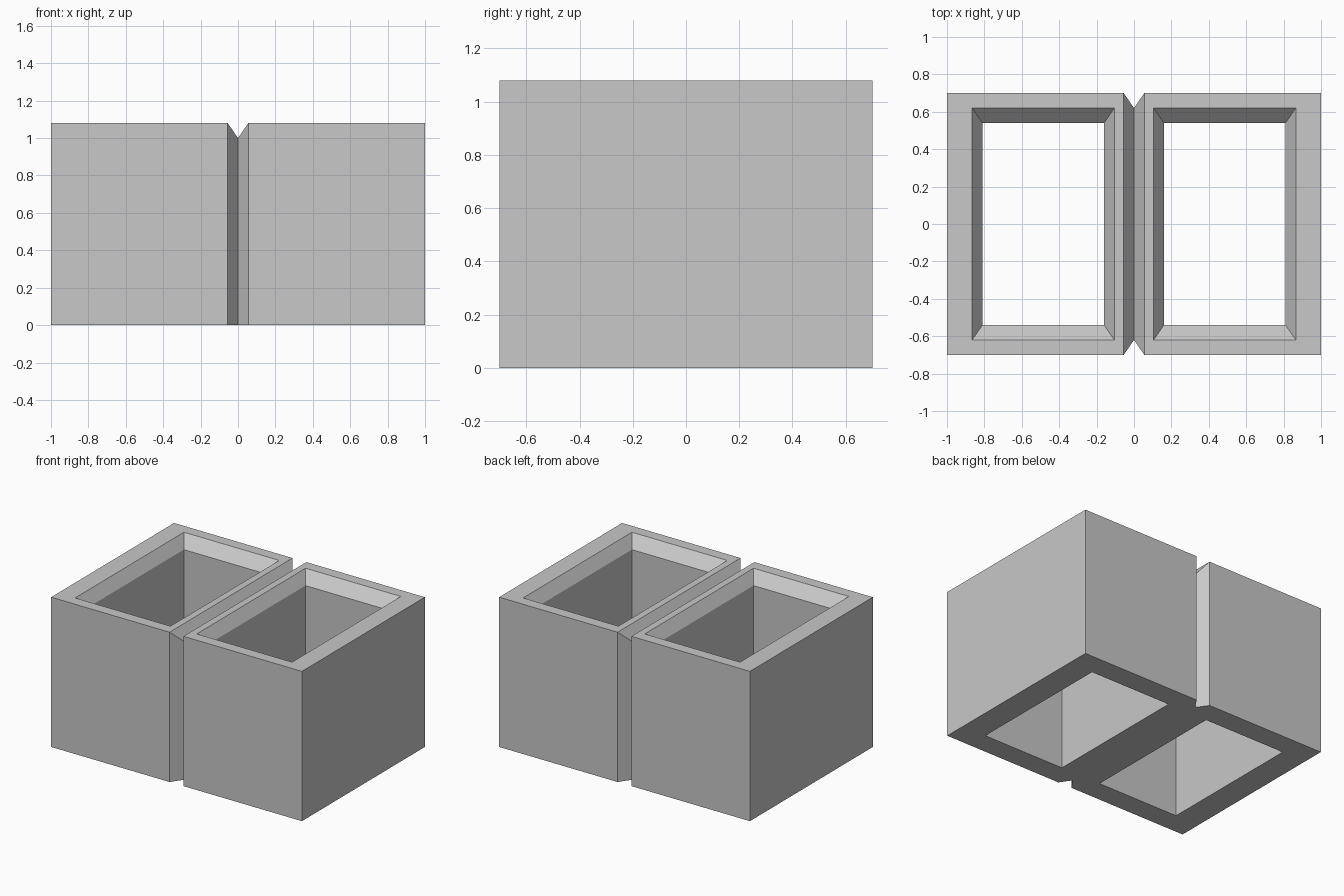
import bpy
import bmesh

# Remove the default cube
cube = bpy.data.objects.get("Cube")
if cube:
    bpy.data.objects.remove(cube, do_unlink=True)

# Concrete colour
concrete = bpy.data.materials.new("concrete_grey")
concrete.use_nodes = True
colour = (0.58, 0.58, 0.58, 1.0)
concrete.diffuse_color = colour
concrete.node_tree.nodes["Principled BSDF"].inputs["Base Color"].default_value = colour

HEIGHT = 1.08   # block height
DEPTH = 0.70    # half depth
GROOVE = 0.055  # half width of the V groove
CUT = 0.08      # groove and chamfer depth

bm = bmesh.new()


def ring(x0, x1, y, z):
    """Rectangle of vertices, counter-clockwise from the inner front corner."""
    return [bm.verts.new(p) for p in
            ((x0, -y, z), (x1, -y, z), (x1, y, z), (x0, y, z))]


def bridge(a, b, sides=range(4)):
    for i in sides:
        j = (i + 1) % 4
        bm.faces.new((a[i], a[j], b[j], b[i]))


# Half block: outer wall, top rim, chamfer, hole wall, underside
outer_low = ring(GROOVE, 1, DEPTH, 0)
outer_top = ring(GROOVE, 1, DEPTH, HEIGHT)
hole_top = ring(0.105, 0.865, DEPTH - CUT, HEIGHT)
hole_mid = ring(0.16, 0.81, DEPTH - 2 * CUT, HEIGHT - CUT)
hole_low = ring(0.16, 0.81, DEPTH - 2 * CUT, 0)
bridge(outer_low, outer_top, range(3))
for a, b in ((outer_top, hole_top), (hole_top, hole_mid),
             (hole_mid, hole_low), (hole_low, outer_low)):
    bridge(a, b)

# V groove running up the front, over the top and down the back
valley = [bm.verts.new((0, y, z)) for y, z in
          ((-DEPTH + CUT, 0), (-DEPTH + CUT, HEIGHT - CUT),
           (DEPTH - CUT, HEIGHT - CUT), (DEPTH - CUT, 0))]
edge = [outer_low[0], outer_top[0], outer_top[3], outer_low[3]]
bridge(valley, edge)

bmesh.ops.recalc_face_normals(bm, faces=bm.faces)
mesh = bpy.data.meshes.new("hollow_block")
bm.to_mesh(mesh)
bm.free()
mesh.materials.append(concrete)
block = bpy.data.objects.new("hollow_block", mesh)
bpy.context.collection.objects.link(block)

# Second half
mirror = block.modifiers.new("other_half", "MIRROR")
mirror.use_axis[0] = True
mirror.use_clip = True
